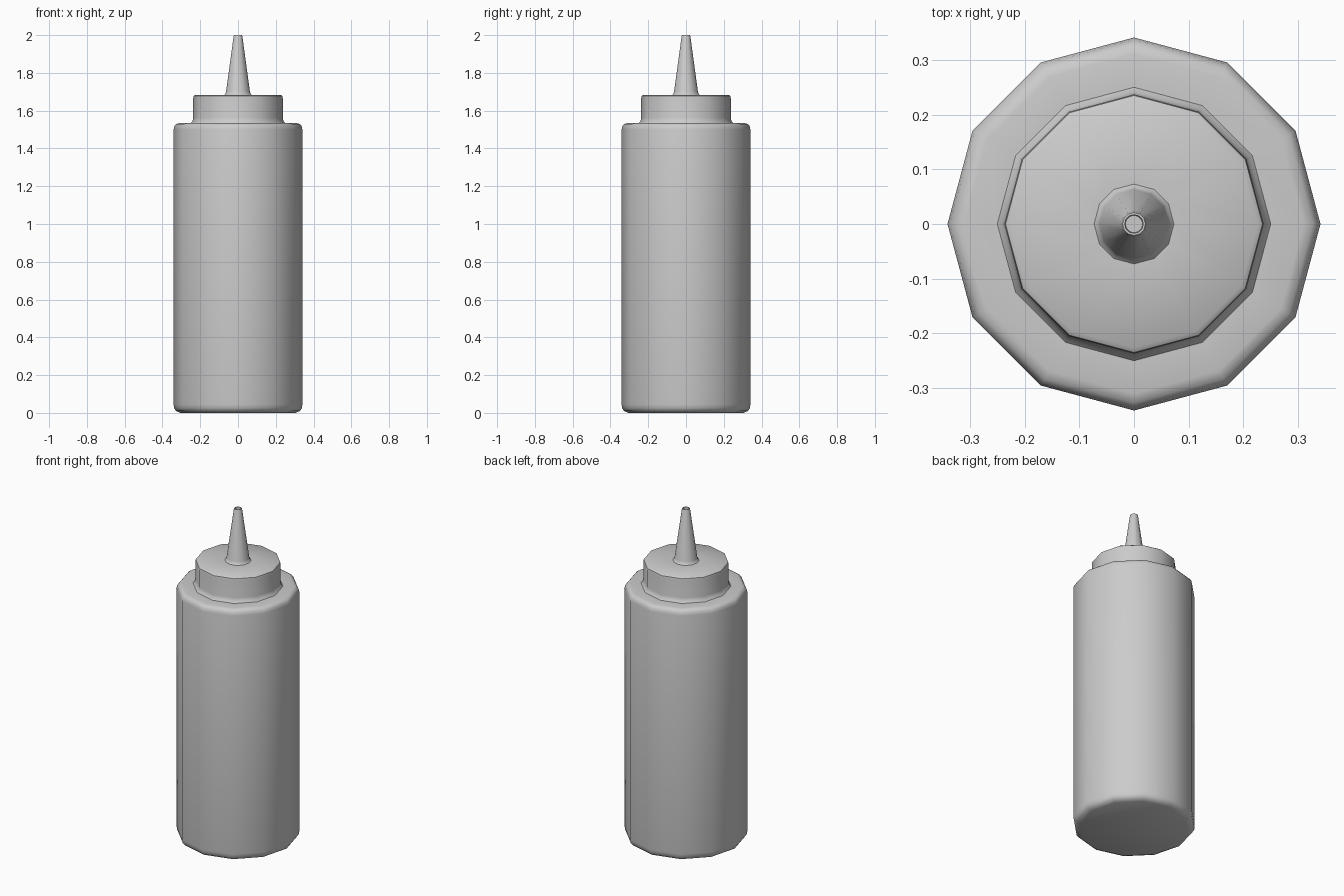
import bpy, bmesh
from math import cos, sin, pi, radians

if "Cube" in bpy.data.objects:
    bpy.data.objects.remove(bpy.data.objects["Cube"])

SIDES = 12


def lathe(name, profile):
    """Revolve (radius, z) points; a zero radius closes the end with a fan."""
    bm = bmesh.new()
    rings = []
    for r, z in profile:
        if r == 0:
            rings.append([bm.verts.new((0, 0, z))] * SIDES)
        else:
            rings.append([bm.verts.new((r * cos(2 * pi * i / SIDES),
                                        r * sin(2 * pi * i / SIDES), z))
                          for i in range(SIDES)])
    for a, b in zip(rings, rings[1:]):
        for i in range(SIDES):
            j = (i + 1) % SIDES
            loop = list(dict.fromkeys((a[i], a[j], b[j], b[i])))
            bm.faces.new(loop)
    mesh = bpy.data.meshes.new(name)
    bm.to_mesh(mesh)
    bm.free()
    obj = bpy.data.objects.new(name, mesh)
    bpy.context.collection.objects.link(obj)
    bpy.ops.object.select_all(action='DESELECT')
    bpy.context.view_layer.objects.active = obj
    obj.select_set(True)
    bpy.ops.object.shade_smooth_by_angle(angle=radians(40))
    return obj


# Bottle body with rounded base and shoulder
lathe("bottle", [(0, 0), (0.305, 0), (0.328, 0.01), (0.338, 0.025), (0.341, 0.045),
                 (0.341, 1.50), (0.337, 1.518), (0.327, 1.53), (0.31, 1.534),
                 (0.25, 1.534)])

# Screw cap with flared foot and rounded rim
lathe("cap", [(0.25, 1.534), (0.241, 1.545), (0.237, 1.562), (0.237, 1.667),
              (0.235, 1.678), (0.226, 1.684), (0.073, 1.684)])

# Tapered nozzle with a small opening
lathe("nozzle", [(0.073, 1.684), (0.067, 1.69), (0.063, 1.702), (0.023, 1.995),
                 (0.021, 2.0), (0.017, 2.0), (0.016, 1.985), (0, 1.985)])
